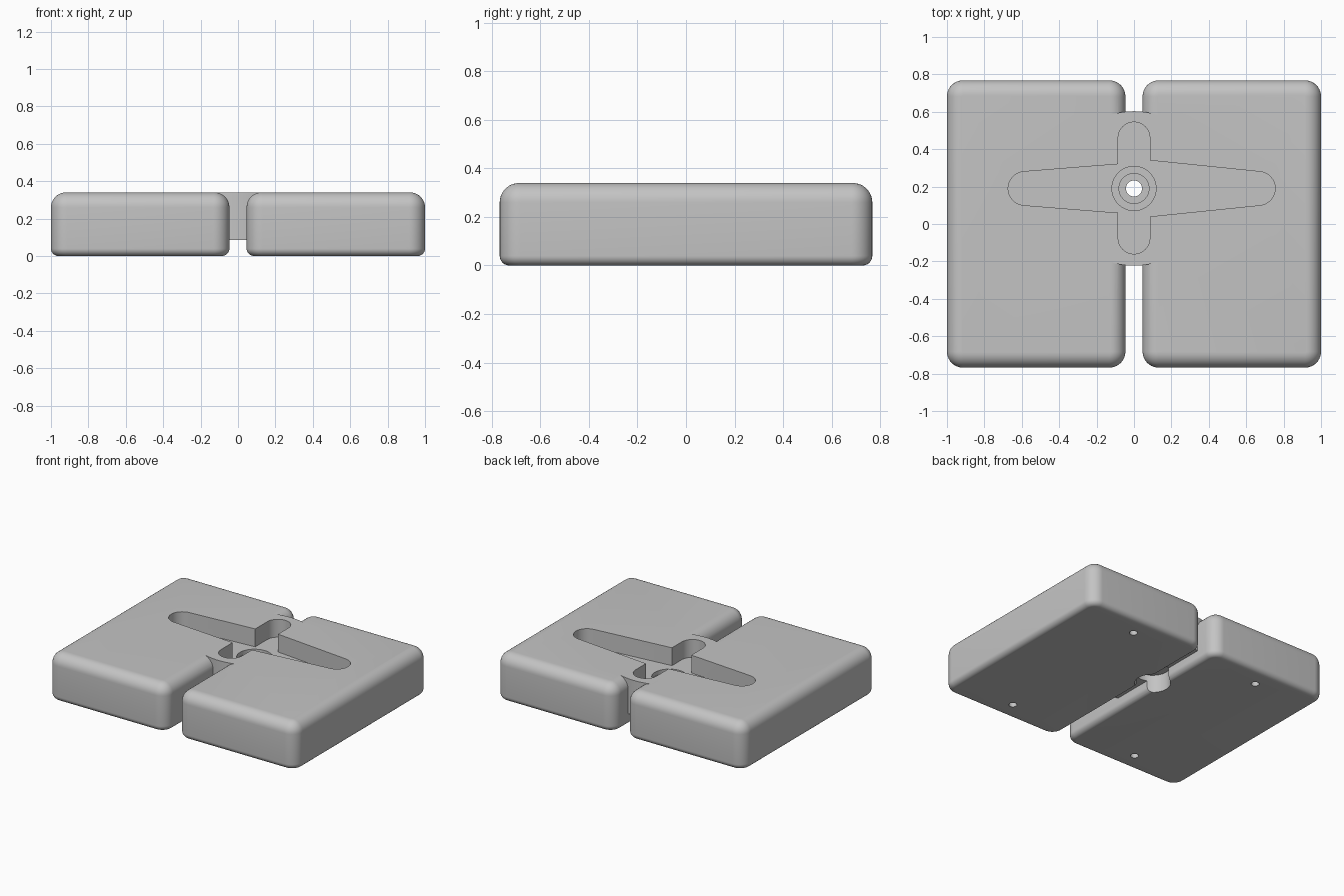
import bpy, bmesh, math

if "Cube" in bpy.data.objects:
    bpy.data.objects.remove(bpy.data.objects["Cube"])

CY = 0.19      # y of the central axis
TOP = 0.34     # top height
FLOOR = 0.21   # floor of the cross recess


def arc(cx, cy, r, a0, a1, n=16):
    return [(cx + r * math.cos(math.radians(a0 + (a1 - a0) * i / n)),
             cy + r * math.sin(math.radians(a0 + (a1 - a0) * i / n))) for i in range(n + 1)]


def loft(name, layers):
    """Closed solid through matching outlines, each given as (z, points)."""
    bm = bmesh.new()
    loops = [[bm.verts.new((x, y, z)) for x, y in pts] for z, pts in layers]
    n = len(loops[0])
    for a, b in zip(loops, loops[1:]):
        for i in range(n):
            j = (i + 1) % n
            bm.faces.new((a[i], a[j], b[j], b[i]))
    bm.faces.new(loops[0][::-1])
    bm.faces.new(loops[-1])
    bmesh.ops.recalc_face_normals(bm, faces=bm.faces)
    me = bpy.data.meshes.new(name)
    bm.to_mesh(me)
    bm.free()
    ob = bpy.data.objects.new(name, me)
    bpy.context.collection.objects.link(ob)
    return ob


def prism(name, pts, z0, z1):
    return loft(name, [(z0, pts), (z1, pts)])


def disc(name, x, y, r, z0, z1, n=48):
    return prism(name, arc(x, y, r, 0, 360, n)[:-1], z0, z1)


def rounded_rect(cx, hx, hy, r):
    pts = []
    for k, (sx, sy) in enumerate([(1, 1), (-1, 1), (-1, -1), (1, -1)]):
        pts += arc(cx + sx * (hx - r), sy * (hy - r), r, 90 * k, 90 * k + 90, 10)
    return pts


def block(name, cx):
    """Slab with round corners, a soft top edge and a tighter bottom edge."""
    hx, hy, r, rt, rb, n = 0.477, 0.768, 0.086, 0.08, 0.04, 9
    layers = []
    for i in range(n + 1):
        a = math.pi / 2 * i / n
        layers.append((rb * (1 - math.sin(a)), rb * (1 - math.cos(a))))
    layers.reverse()
    layers = [(rb - rb * math.cos(math.pi / 2 * i / n),
               rb - rb * math.sin(math.pi / 2 * i / n)) for i in range(n + 1)]
    layers += [(TOP - rt + rt * math.sin(math.pi / 2 * i / n),
                rt - rt * math.cos(math.pi / 2 * i / n)) for i in range(n + 1)]
    return loft(name, [(z, rounded_rect(cx, hx - d, hy - d, r - d)) for z, d in layers])


def boolean(ob, other, op):
    m = ob.modifiers.new("bool", 'BOOLEAN')
    m.operation, m.solver, m.object = op, 'EXACT', other
    bpy.context.view_layer.objects.active = ob
    bpy.ops.object.modifier_apply(modifier=m.name)
    bpy.data.objects.remove(other)


# Two slabs joined by a round-ended bridge
body = block("twin_block_body", -0.523)
boolean(body, block("right_block", 0.523), 'UNION')
half = math.degrees(math.acos(0.2 / 0.413))
bridge = arc(0, CY, 0.413, half, 180 - half, 24) + arc(0, CY, 0.413, 180 + half, 360 - half, 24)
boolean(body, prism("bridge", bridge, 0.085, TOP), 'UNION')

# Cross-shaped recess with tapered side arms
cross = (arc(0.665, CY, 0.09, -85, 85) + [(0.085, 0.34)]
         + arc(0, 0.46, 0.085, 0, 180) + [(-0.085, 0.32)]
         + arc(-0.583, CY, 0.09, 95, 265) + [(-0.085, 0.06)]
         + arc(0, -0.075, 0.085, 180, 360) + [(0.085, 0.04)])
boolean(body, prism("cross_cutter", cross, FLOOR, TOP + 0.1), 'DIFFERENCE')

# Stepped centre hole, and the bore below it
for r, z0, z1 in [(0.118, FLOOR - 0.03, FLOOR + 0.05), (0.08, FLOOR - 0.05, FLOOR + 0.05),
                  (0.043, -0.1, FLOOR + 0.05), (0.119, -0.1, 0.13)]:
    boolean(body, disc("bore_cutter", 0, CY, r, z0, z1), 'DIFFERENCE')

# Four small screw holes underneath
for sx in (-1, 1):
    for sy in (-1, 1):
        boolean(body, disc("screw_cutter", sx * 0.525, sy * 0.62, 0.027, -0.1, 0.1, 24), 'DIFFERENCE')

# Single grey finish
grey = bpy.data.materials.new("light_grey")
grey.diffuse_color = (0.55, 0.55, 0.55, 1)
grey.use_nodes = True
grey.node_tree.nodes["Principled BSDF"].inputs["Base Color"].default_value = grey.diffuse_color
body.data.materials.clear()
body.data.materials.append(grey)
for p in body.data.polygons:
    p.material_index = 0

bpy.ops.object.select_all(action='DESELECT')
body.select_set(True)
bpy.context.view_layer.objects.active = body
bpy.ops.object.shade_smooth_by_angle(angle=math.radians(30))
